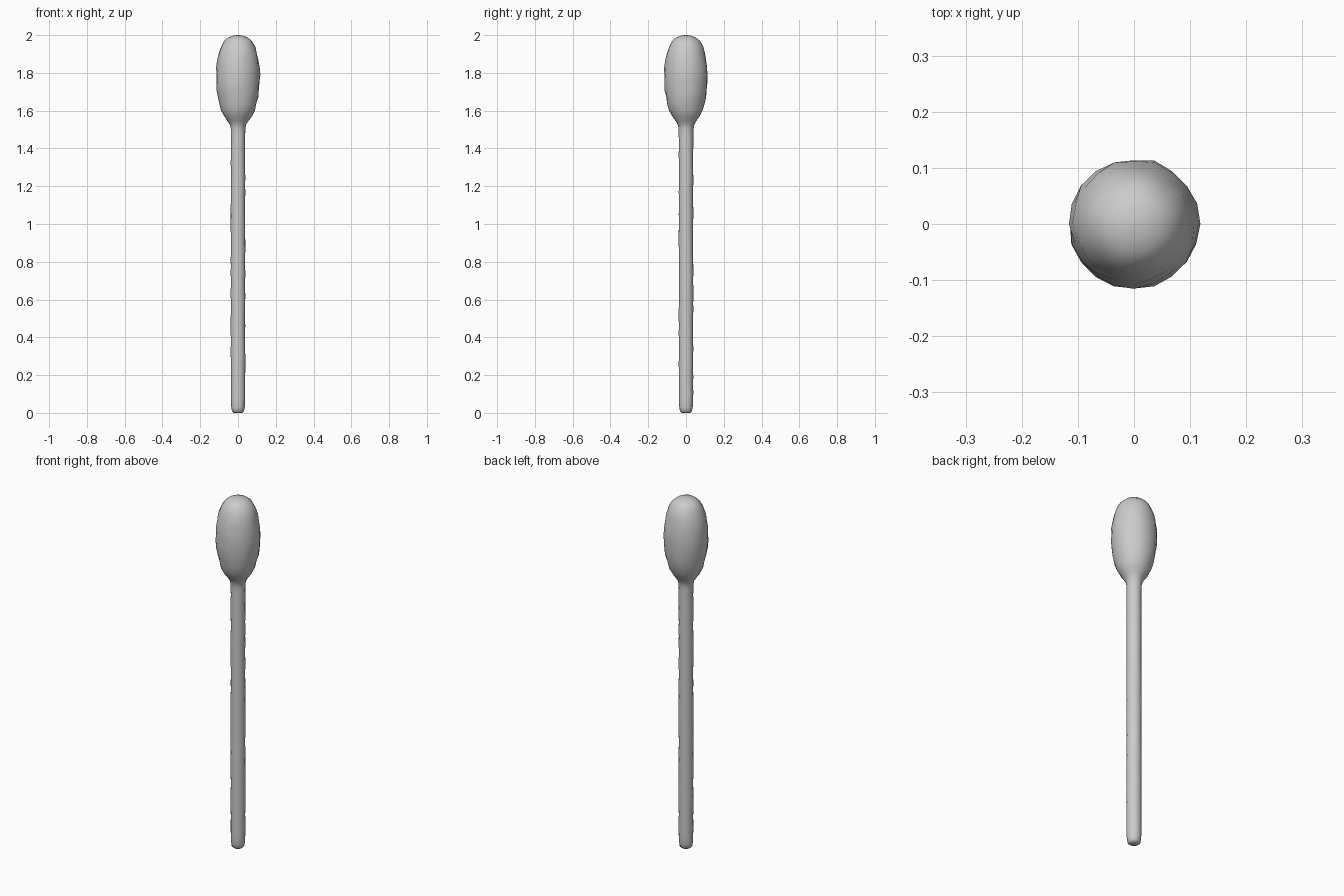
import bpy, bmesh, math, random

if "Cube" in bpy.data.objects:
    bpy.data.objects.remove(bpy.data.objects["Cube"])

random.seed(4)


def lathe(name, profile, sides, wobble):
    """Revolve (radius, z) points about z, capping both ends; wobble roughens the radius."""
    bm = bmesh.new()
    rings = []
    for r, z in profile:
        ring = []
        for i in range(sides):
            a = 2 * math.pi * i / sides
            rr = r * (1 + random.uniform(-wobble, wobble))
            ring.append(bm.verts.new((rr * math.cos(a), rr * math.sin(a), z)))
        rings.append(ring)
    for lo, hi in zip(rings, rings[1:]):
        for i in range(sides):
            j = (i + 1) % sides
            bm.faces.new((lo[i], lo[j], hi[j], hi[i]))
    bm.faces.new(rings[0][::-1])
    bm.faces.new(rings[-1])
    for f in bm.faces:
        f.smooth = True
    mesh = bpy.data.meshes.new(name)
    bm.to_mesh(mesh)
    bm.free()
    obj = bpy.data.objects.new(name, mesh)
    bpy.context.collection.objects.link(obj)
    return obj


# Stick with rounded foot, flaring into the padded tip as one skin
foot = [(0.022, 0.0), (0.032, 0.008), (0.036, 0.03)]
stick = [(0.038, 0.07 + 1.41 * i / 36) for i in range(37)]
flare = [(0.039, 1.505), (0.043, 1.525), (0.055, 1.545), (0.073, 1.57)]
tip = [(0.088, 1.6), (0.098, 1.635), (0.106, 1.67), (0.112, 1.71),
       (0.115, 1.75), (0.116, 1.79), (0.114, 1.83), (0.108, 1.87),
       (0.101, 1.905), (0.090, 1.94), (0.073, 1.97), (0.050, 1.989),
       (0.025, 1.997), (0.006, 2.0)]
lathe("cotton_swab", foot + stick + flare + tip, 20, 0.025)
